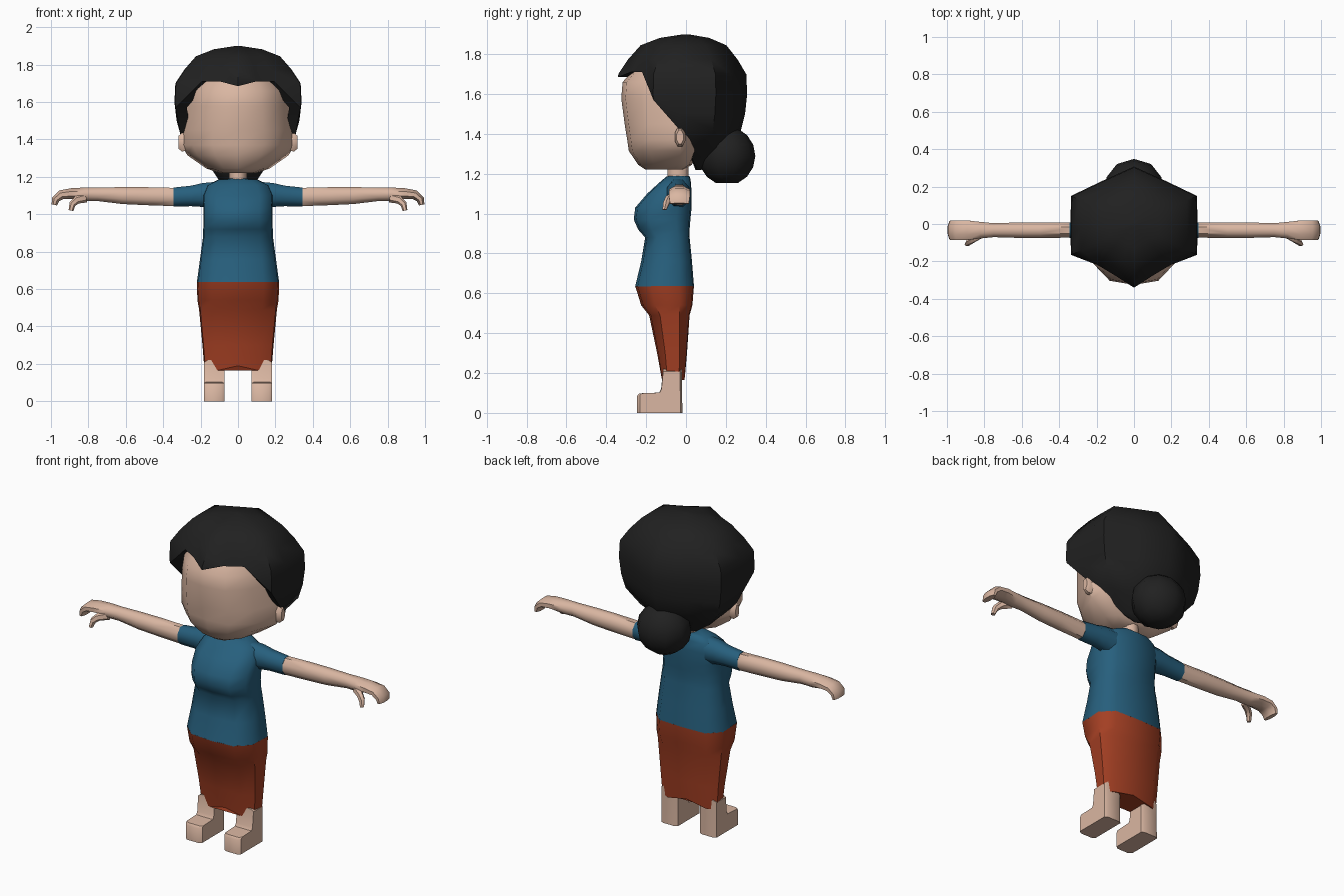
import bpy, bmesh, math
from mathutils import Vector


def material(name, rgb):
    m = bpy.data.materials.new(name)
    m.diffuse_color = (*rgb, 1)
    return m


SKIN = material("skin", (0.70, 0.47, 0.36))
BLUE = material("blue cloth", (0.02, 0.115, 0.205))
RED = material("red cloth", (0.37, 0.05, 0.017))
HAIR = material("black hair", (0.015, 0.015, 0.015))


def loft(name, rings, mat, caps=(True, True), angle=50):
    """Skin a series of closed rings that share a point count."""
    bm = bmesh.new()
    rows = [[bm.verts.new(p) for p in ring] for ring in rings]
    n = len(rows[0])
    for a, b in zip(rows, rows[1:]):
        for i in range(n):
            j = (i + 1) % n
            bm.faces.new((a[i], a[j], b[j], b[i]))
    if caps[0]:
        bm.faces.new(rows[0])
    if caps[1]:
        bm.faces.new(rows[-1])
    bmesh.ops.remove_doubles(bm, verts=bm.verts[:], dist=0.0005)
    bmesh.ops.recalc_face_normals(bm, faces=bm.faces[:])
    me = bpy.data.meshes.new(name)
    bm.to_mesh(me)
    bm.free()
    me.materials.append(mat)
    me.shade_smooth()
    me.set_sharp_from_angle(angle=math.radians(angle))
    ob = bpy.data.objects.new(name, me)
    bpy.context.collection.objects.link(ob)
    return ob


def mirror_ring(half):
    """Close a half ring that begins and ends on the centre line."""
    return half + [(-x, y, z) for x, y, z in half[-2:0:-1]]


def body_ring(z, w, f, b, lift=0):
    """Boxy body section: half width w, front f, back b."""
    shape = [(0, 0), (0.62, 0.04), (0.97, 0.27), (1, 0.75), (0.7, 0.98), (0, 1)]
    return mirror_ring([(w * u, f + (b - f) * t, z + lift * (u == 0)) for u, t in shape])


def limb_ring(c, ry, rz, tilt=0, n=8):
    """Rounded section across x, tilted about y."""
    pts = []
    for i in range(n):
        a = 2 * math.pi * (i + 0.5) / n
        y, z = ry * 1.06 * math.cos(a), rz * 1.06 * math.sin(a)
        pts.append(Vector((c[0] + z * math.sin(tilt), c[1] + y, c[2] + z * math.cos(tilt))))
    return pts


def flip(rings, side):
    return [[(p[0] * side, p[1], p[2]) for p in r] for r in rings]


# Shirt and skirt
loft("shirt", [body_ring(*r) for r in [
    (0.635, 0.22, -0.255, 0.04), (0.76, 0.203, -0.225, 0.03), (0.88, 0.187, -0.205, 0.018),
    (0.92, 0.186, -0.24, 0.018), (0.97, 0.184, -0.262, 0.022), (1.03, 0.184, -0.255, 0.028),
    (1.10, 0.188, -0.195, 0.028), (1.155, 0.165, -0.135, 0.025), (1.185, 0.105, -0.10, 0.02),
    (1.19, 0.05, -0.085, 0.01)]], BLUE)
loft("skirt", [body_ring(*r) for r in [
    (0.165, 0.179, -0.125, -0.005, 0.025), (0.30, 0.190, -0.145, 0.005),
    (0.49, 0.208, -0.185, 0.018), (0.54, 0.217, -0.225, 0.032),
    (0.637, 0.22, -0.255, 0.04)]], RED)

# Neck
loft("neck", [[(0.047 * math.cos(a), -0.04 + 0.055 * math.sin(a), z)
               for a in [i * math.pi / 5 for i in range(10)]] for z in (1.15, 1.27)], SKIN)

# Head: front, half width and back at each height
head_shape = [(0, 0), (0.45, 0.05), (0.8, 0.3), (1.0, 0.75), (0.75, 0.95), (0, 1)]
head = []
for z, w, f, b in [(1.222, 0.10, -0.205, -0.01), (1.245, 0.17, -0.24, 0.03),
                   (1.315, 0.27, -0.287, 0.06), (1.37, 0.303, -0.295, 0.07),
                   (1.45, 0.300, -0.308, 0.09), (1.58, 0.288, -0.325, 0.1),
                   (1.66, 0.275, -0.318, 0.1), (1.74, 0.235, -0.25, 0.1)]:
    head.append(mirror_ring([(w * u, f + (b - f) * t, z) for u, t in head_shape]))
loft("head", head, SKIN)

# Hair cap: plan columns front to back, each ending at its own hairline
plan = [(0, -0.345), (0.10, -0.288), (0.20, -0.228), (0.337, -0.165), (0.34, -0.035),
        (0.337, 0.15), (0.17, 0.23), (0, 0.307)]
hairline = [1.685, 1.71, 1.71, 1.57, 1.42, 1.24, 1.22, 1.22]
levels = [(1.90, 0.04), (1.882, 0.38), (1.845, 0.66), (1.775, 0.84), (1.70, 0.985),
          (1.60, 1.0), (1.50, 0.965), (1.42, 0.90), (1.33, 0.68), (1.25, 0.36), (1.22, 0.25)]


def hair_scale(z):
    for (z1, s1), (z0, s0) in zip(levels, levels[1:]):
        if z >= z0:
            return s0 + (s1 - s0) * (z - z0) / (z1 - z0)
    return levels[-1][1]


def hair_ring(z, inset=1.0):
    half = []
    for (x, y), low in zip(plan, hairline):
        h = max(z, low)
        s = hair_scale(h) * inset
        half.append((x * s, y * s, h))
    return mirror_ring(half)


hair = [hair_ring(z) for z, _ in levels]
hair.append(hair_ring(1.22, 0.82))  # underside of the fringe
loft("hair", hair, HAIR, caps=(True, False))

# Bun at the nape
bun = []
for i in range(1, 8):
    a = math.pi * i / 8
    r = math.sin(a)
    bun.append([(0.155 * r * math.cos(t), 0.205 + 0.143 * r * math.sin(t),
                 1.29 + 0.148 * math.cos(a))
                for t in [2 * math.pi * (k + 0.5) / 10 for k in range(10)]])
loft("bun", bun, HAIR)

for side, tag in ((1, "left"), (-1, "right")):
    # Ear
    ear = [limb_ring((x, -0.03, 1.385), ry, rz) for x, ry, rz in
           [(0.25, 0.025, 0.045), (0.30, 0.027, 0.05), (0.318, 0.017, 0.035)]]
    loft(tag + "_ear", flip(ear, side), SKIN)

    # Sleeve
    sleeve = [limb_ring((x, y, z), ry, rz) for x, y, z, ry, rz in
              [(0.12, -0.04, 1.10, 0.06, 0.075), (0.19, -0.038, 1.103, 0.058, 0.065),
               (0.25, -0.035, 1.098, 0.05, 0.056), (0.345, -0.033, 1.092, 0.043, 0.052)]]
    loft(tag + "_sleeve", flip(sleeve, side), BLUE)

    # Arm running into a mitten hand with drooping fingers
    arm = [limb_ring((x, y, z), ry, rz, t) for x, y, z, ry, rz, t in
           [(0.33, -0.033, 1.092, 0.041, 0.05, 0), (0.50, -0.033, 1.097, 0.042, 0.049, 0),
            (0.62, -0.033, 1.10, 0.042, 0.046, 0), (0.75, -0.033, 1.107, 0.038, 0.037, 0),
            (0.82, -0.033, 1.107, 0.045, 0.037, 0), (0.89, -0.033, 1.11, 0.053, 0.03, 0.1),
            (0.945, -0.033, 1.104, 0.054, 0.026, 0.4), (0.975, -0.033, 1.08, 0.053, 0.022, 1.1),
            (0.982, -0.033, 1.05, 0.048, 0.015, 1.4)]]
    loft(tag + "_arm", flip(arm, side), SKIN)

    # Thumb
    thumb = [limb_ring((x, y, z), ry, rz, t, 6) for x, y, z, ry, rz, t in
             [(0.81, -0.055, 1.09, 0.02, 0.025, 0.1), (0.86, -0.082, 1.078, 0.02, 0.021, 0.4),
              (0.885, -0.098, 1.055, 0.017, 0.017, 1.0), (0.893, -0.108, 1.02, 0.011, 0.012, 1.4)]]
    loft(tag + "_thumb", flip(thumb, side), SKIN)

    # Leg and foot: side profile swept across the width
    profile = [(-0.245, 0), (-0.245, 0.085), (-0.235, 0.098), (-0.135, 0.102), (-0.125, 0.12),
               (-0.115, 0.22), (-0.02, 0.22), (-0.02, 0.12), (-0.018, 0)]
    mid = (-0.11, 0.1)
    foot = []
    for x, s in [(0.073, 0.9), (0.09, 1), (0.165, 1), (0.182, 0.9)]:
        foot.append([(x, mid[0] + (y - mid[0]) * s, z if z == 0 else mid[1] + (z - mid[1]) * s)
                     for y, z in profile])
    loft(tag + "_foot", flip(foot, side), SKIN)
